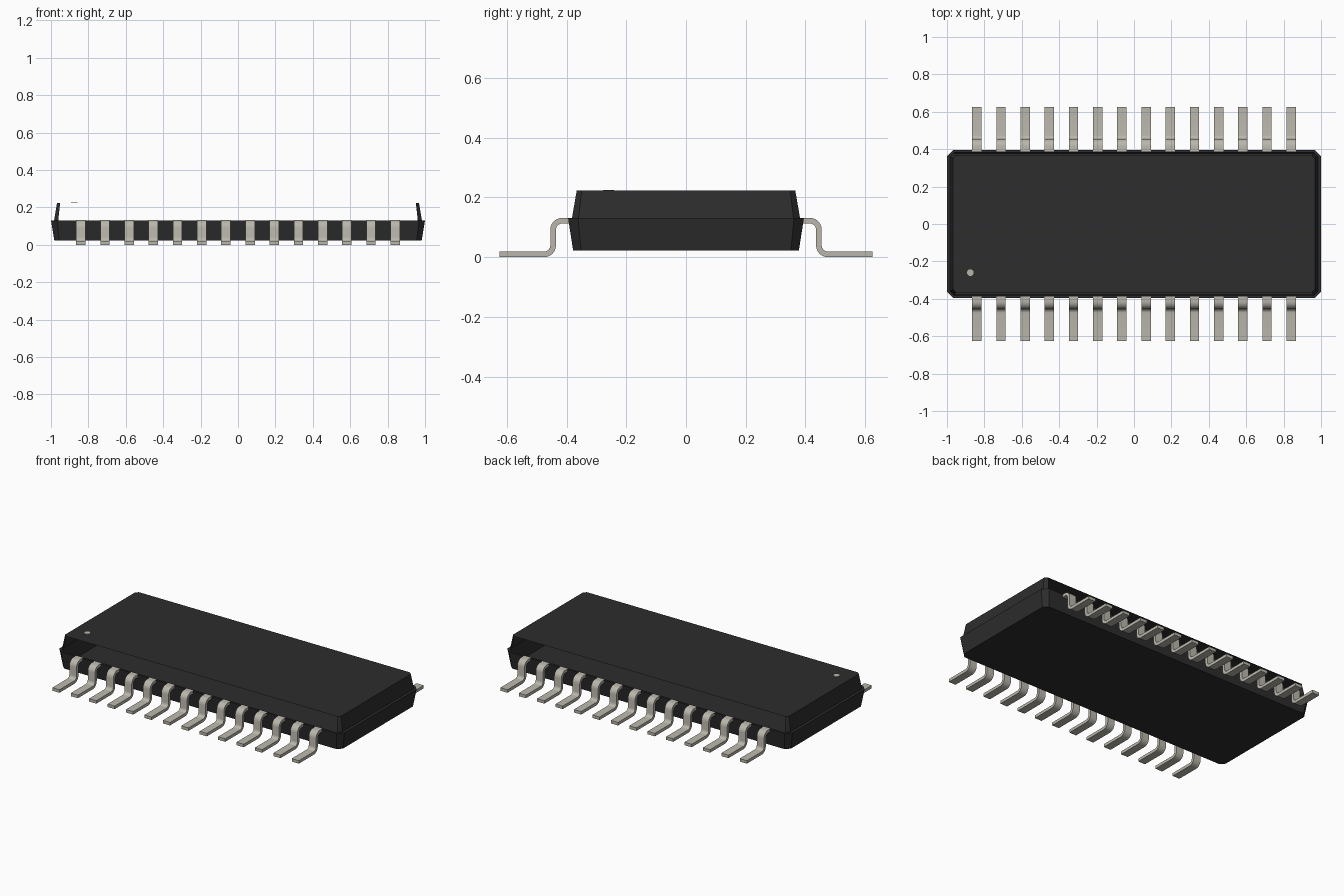
import bpy, bmesh, math
from mathutils import Vector

cube = bpy.data.objects.get("Cube")
if cube:
    bpy.data.objects.remove(cube, do_unlink=True)


def material(name, rgb):
    m = bpy.data.materials.new(name)
    m.use_nodes = True
    m.diffuse_color = (*rgb, 1)
    m.node_tree.nodes["Principled BSDF"].inputs["Base Color"].default_value = (*rgb, 1)
    return m


BLACK = material("black_resin", (0.026, 0.026, 0.026))
METAL = material("tinned_metal", (0.49, 0.47, 0.41))


def loft(name, rings, mat, skip=()):
    """Join rings of points into a capped skin, leaving out (level, side) faces."""
    bm = bmesh.new()
    vs = [[bm.verts.new(p) for p in ring] for ring in rings]
    n = len(rings[0])
    bm.faces.new(vs[0][::-1])
    bm.faces.new(vs[-1])
    for level, (low, high) in enumerate(zip(vs, vs[1:])):
        for i in range(n):
            if (level, i) not in skip:
                j = (i + 1) % n
                bm.faces.new((low[i], low[j], high[j], high[i]))
    bmesh.ops.recalc_face_normals(bm, faces=bm.faces)
    mesh = bpy.data.meshes.new(name)
    bm.to_mesh(mesh)
    bm.free()
    mesh.materials.append(mat)
    obj = bpy.data.objects.new(name, mesh)
    bpy.context.collection.objects.link(obj)
    return obj


def chamfered(a, b, c, z):
    """Rectangle outline with cut corners; sides 2 and 6 are the long ones."""
    half = [(a, c - b), (a, b - c), (a - c, b), (c - a, b)]
    return [(x, y, z) for x, y in half + [(-x, -y) for x, y in half]]


# Hollow package body: lower half, ledge, then upper half open along both long sides
loft("package_body", [
    chamfered(0.982, 0.378, 0.027, 0.022),
    chamfered(1.0, 0.395, 0.033, 0.131),
    chamfered(0.983, 0.382, 0.022, 0.131),
    chamfered(0.968, 0.366, 0.017, 0.223),
], BLACK, skip={(2, 2), (2, 6)})

# Orientation dot in the top corner
bpy.ops.mesh.primitive_cylinder_add(vertices=16, radius=0.018, depth=0.003,
                                    location=(-0.875, -0.26, 0.2235))
dot = bpy.context.object
dot.name = "orientation_dot"
dot.data.materials.append(METAL)

# Gull-wing lead: centre line in (distance from the middle, height)
WIDTH, THICK, BEND, STEPS = 0.05, 0.019, 0.03, 6
KNEE, TOP, FOOT = 0.445, 0.122, THICK / 2
path = [(0.387, TOP)]
arcs = [math.radians(90 * k / STEPS) for k in range(STEPS + 1)]
path += [(KNEE - BEND + BEND * math.sin(t), TOP - BEND + BEND * math.cos(t)) for t in arcs]
path += [(KNEE + BEND - BEND * math.cos(t), FOOT + BEND - BEND * math.sin(t)) for t in arcs]
path += [(0.625, FOOT)]
path = [Vector(p) for p in path]

rings = []
for k, p in enumerate(path):
    before, after = path[max(k - 1, 0)], path[min(k + 1, len(path) - 1)]
    d = (after - before).normalized()
    # Bend ends keep the direction of their straight neighbour
    if k in (1, len(path) - 2):
        d = Vector((1, 0))
    elif k in (STEPS + 1, STEPS + 2):
        d = Vector((0, -1))
    side = Vector((-d.y, d.x)) * THICK / 2
    up, down = p + side, p - side
    rings.append([(x, -q.x, q.y) for x, q in (
        (-WIDTH / 2, up), (WIDTH / 2, up), (WIDTH / 2, down), (-WIDTH / 2, down))])

lead = loft("front_lead_1", rings, METAL)
bpy.ops.object.select_all(action='DESELECT')
lead.select_set(True)
bpy.context.view_layer.objects.active = lead
bpy.ops.object.shade_smooth_by_angle(angle=math.radians(35))

# Rows of leads along the front and back
COUNT, REACH = 14, 0.84
for row, turn in (("front", 0), ("back", math.pi)):
    for i in range(COUNT):
        obj = lead
        if (row, i) != ("front", 0):
            obj = bpy.data.objects.new(f"{row}_lead_{i + 1}", lead.data)
            bpy.context.collection.objects.link(obj)
        obj.location.x = -REACH + 2 * REACH * i / (COUNT - 1)
        obj.rotation_euler.z = turn
